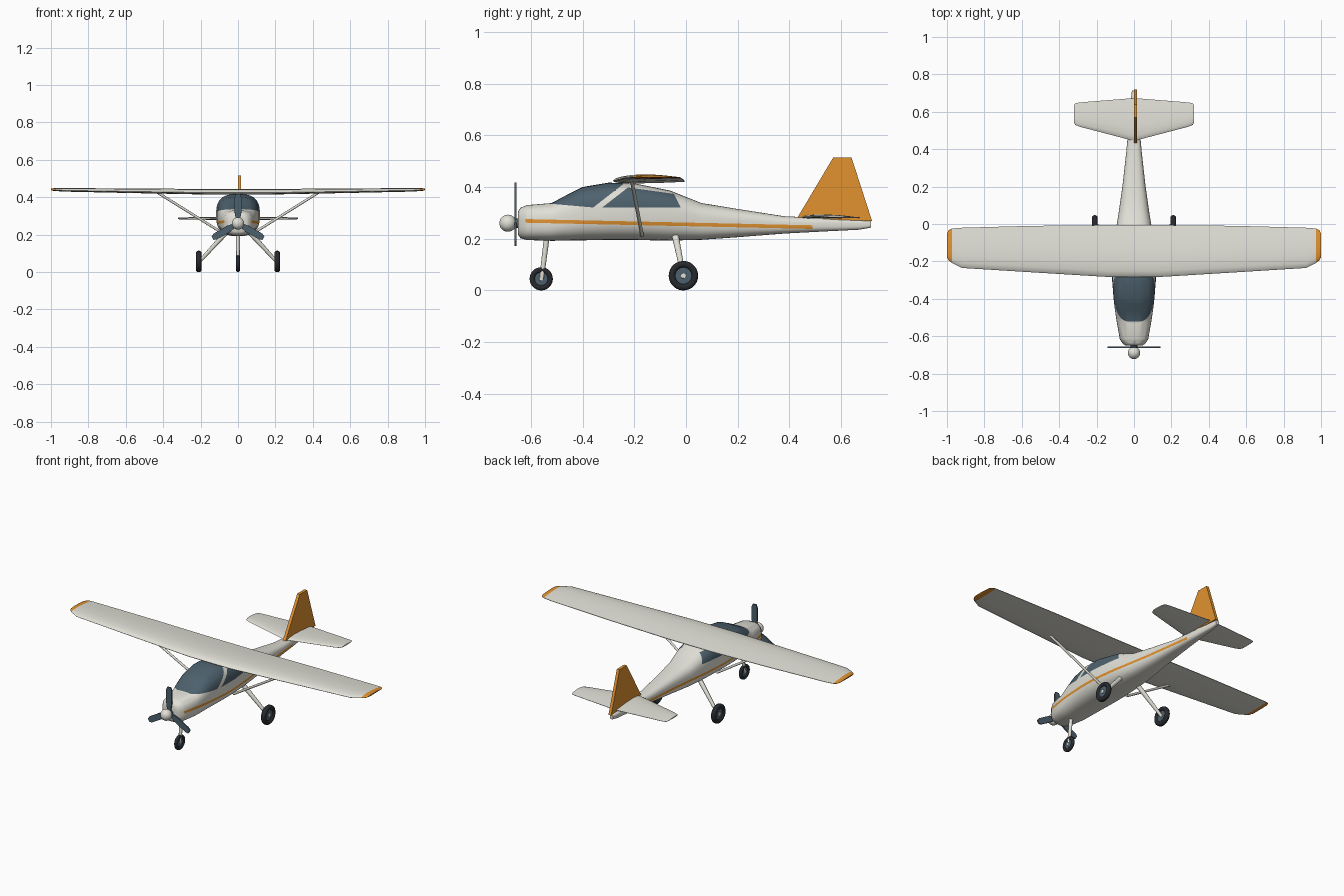
import bpy
import bmesh
from math import sin, cos, pi, radians, copysign
from mathutils import Vector, Matrix

cube = bpy.data.objects.get("Cube")
if cube:
    bpy.data.objects.remove(cube, do_unlink=True)


def material(name, rgb):
    m = bpy.data.materials.new(name)
    m.use_nodes = True
    m.diffuse_color = (*rgb, 1)
    m.node_tree.nodes["Principled BSDF"].inputs["Base Color"].default_value = (*rgb, 1)
    return m


WHITE = material("off white paint", (0.76, 0.75, 0.68))
ORANGE = material("orange paint", (0.76, 0.29, 0.03))
SLATE = material("slate blue", (0.075, 0.12, 0.155))
TYRE = material("black rubber", (0.02, 0.022, 0.027))


def finish(bm, name, mats, angle=40, rule=None):
    """Turn a bmesh into a shaded object; rule(centre) gives the material index."""
    bmesh.ops.recalc_face_normals(bm, faces=bm.faces)
    if rule:
        for f in bm.faces:
            f.material_index = rule(f.calc_center_median())
    mesh = bpy.data.meshes.new(name)
    bm.to_mesh(mesh)
    bm.free()
    ob = bpy.data.objects.new(name, mesh)
    bpy.context.collection.objects.link(ob)
    for m in mats:
        mesh.materials.append(m)
    bpy.ops.object.select_all(action='DESELECT')
    ob.select_set(True)
    bpy.context.view_layer.objects.active = ob
    bpy.ops.object.shade_smooth_by_angle(angle=radians(angle))
    return ob


def loft(rings):
    """Skin a row of equal rings and cap both ends."""
    bm = bmesh.new()
    rows = [[bm.verts.new(p) for p in ring] for ring in rings]
    for a, b in zip(rows, rows[1:]):
        for i in range(len(a)):
            j = (i + 1) % len(a)
            bm.faces.new((a[i], a[j], b[j], b[i]))
    bm.faces.new(rows[0])
    bm.faces.new(rows[-1])
    return bm


def rod(name, a, b, r1, r2, mat, sides=12):
    a, b = Vector(a), Vector(b)
    turn = (b - a).to_track_quat('Z', 'Y')
    ring = [Vector((cos(t * 2 * pi / sides), sin(t * 2 * pi / sides), 0)) for t in range(sides)]
    finish(loft([[p + turn @ (v * r) for v in ring] for p, r in ((a, r1), (b, r2))]), name, [mat])


def prism(outline, thick, place):
    """Extrude an outline symmetrically; place(u, v, w) maps it to space."""
    return loft([[place(u, v, w) for u, v in outline] for w in (-thick / 2, thick / 2)])


# Fuselage: stations of (y, bottom, top, half width)
STATIONS = [
    (-0.65, 0.215, 0.305, 0.045), (-0.64, 0.202, 0.32, 0.06), (-0.615, 0.195, 0.33, 0.076),
    (-0.52, 0.192, 0.338, 0.093), (-0.46, 0.193, 0.37, 0.102), (-0.4, 0.194, 0.4, 0.109),
    (-0.3, 0.195, 0.417, 0.117), (-0.2, 0.195, 0.414, 0.117), (-0.06, 0.193, 0.386, 0.102),
    (0.06, 0.196, 0.338, 0.082), (0.2, 0.206, 0.315, 0.062), (0.38, 0.22, 0.287, 0.042),
    (0.55, 0.229, 0.279, 0.026), (0.67, 0.235, 0.273, 0.016), (0.715, 0.243, 0.27, 0.011)]
SIDES = 48


def body_ring(y, low, high, w):
    ring = []
    for i in range(SIDES):
        c, s = cos(2 * pi * i / SIDES), sin(2 * pi * i / SIDES)
        ring.append((w * copysign(abs(c) ** 0.72, c), y,
                     (low + high) / 2 + (high - low) / 2 * copysign(abs(s) ** 0.72, s)))
    return ring


# Each edge line runs through two (y, z) points on the side profile
EDGES = {
    "stripe_low": ((-0.62, 0.262), (0.49, 0.238)), "stripe_high": ((-0.62, 0.276), (0.49, 0.252)),
    "stripe_front": ((-0.62, 0), (-0.62, 1)), "stripe_rear": ((0.49, 0), (0.49, 1)),
    "screen_low": ((-0.52, 0.335), (-0.35, 0.32)), "screen_rear": ((-0.36, 0.32), (-0.27, 0.39)),
    "side_low": ((-0.3, 0.32), (0, 0.32)), "side_high": ((-0.2, 0.395), (-0.05, 0.374)),
    "side_front": ((-0.325, 0.32), (-0.235, 0.39)), "side_rear": ((-0.02, 0.32), (-0.05, 0.38))}


def above(edge, p):
    """Positive on the left of the edge, seen with y to the right and z up."""
    (y0, z0), (y1, z1) = EDGES[edge]
    return (y1 - y0) * (p.z - z0) - (z1 - z0) * (p.y - y0) > 0


def body_colour(p):
    if above("stripe_low", p) and not above("stripe_high", p):
        if not above("stripe_front", p) and above("stripe_rear", p):
            return 1
    if above("screen_low", p) and p.y > -0.52:
        if above("screen_rear", p) or (p.z > 0.385 and p.y < -0.27):
            return 2
    if above("side_low", p) and not above("side_high", p):
        if not above("side_front", p) and not above("side_rear", p) is False:
            return 2
    return 0


bm = loft([body_ring(*s) for s in STATIONS])
for (y0, z0), (y1, z1) in EDGES.values():
    bmesh.ops.bisect_plane(bm, geom=bm.verts[:] + bm.edges[:] + bm.faces[:], dist=1e-5,
                           plane_co=(0, y0, z0), plane_no=(0, z0 - z1, y1 - y0))
for co, no in (((0, 0, 0.385), (0, 0, 1)), ((0, -0.27, 0), (0, 1, 0))):
    bmesh.ops.bisect_plane(bm, geom=bm.verts[:] + bm.edges[:] + bm.faces[:], dist=1e-5,
                           plane_co=co, plane_no=no)
finish(bm, "fuselage", [WHITE, ORANGE, SLATE], 50, body_colour)

# Wing and tailplane share one section: (chord fraction, height fraction)
SECTION = [(0, 0.35), (0.03, 0.62), (0.12, 0.88), (0.3, 1), (0.55, 0.88), (0.8, 0.6), (1, 0.32),
           (1, 0.2), (0.7, 0.08), (0.35, 0), (0.1, 0.05), (0.02, 0.18)]


def surface(name, half, mats, rule=None):
    """Loft stations of (x, leading y, trailing y, bottom z, thickness), mirrored across x."""
    full = [(-x, *rest) for x, *rest in reversed(half)] + half
    rings = [[(x, lead + c * (trail - lead), z + h * t) for c, h in SECTION]
             for x, lead, trail, z, t in full]
    finish(loft(rings), name, mats, 40, rule)


surface("wing", [(0.14, -0.283, -0.006, 0.414, 0.03), (0.55, -0.258, -0.01, 0.422, 0.025),
                 (0.92, -0.235, -0.02, 0.43, 0.019), (0.973, -0.208, -0.024, 0.433, 0.016),
                 (0.99, -0.195, -0.032, 0.435, 0.013), (1.0, -0.178, -0.05, 0.438, 0.008)],
        [WHITE, ORANGE], lambda p: int(abs(p.x) > 0.974))
surface("tailplane", [(0.015, 0.448, 0.672, 0.278, 0.016), (0.29, 0.52, 0.65, 0.281, 0.012),
                      (0.315, 0.53, 0.645, 0.282, 0.01), (0.322, 0.545, 0.63, 0.284, 0.007)],
        [WHITE])

# Tail fin
fin = [(0.43, 0.28), (0.57, 0.515), (0.64, 0.515), (0.72, 0.268)]
finish(prism(fin, 0.018, lambda u, v, w: (w + 0.008, u, v)), "tail_fin", [ORANGE])

# Propeller with three blades and a round spinner
HUB = Vector((0, -0.66, 0.26))
blade = [(-0.011, 0.015), (0.011, 0.015), (0.018, 0.06), (0.018, 0.14), (0.011, 0.157),
         (-0.011, 0.157), (-0.018, 0.14), (-0.018, 0.06)]
for k in range(3):
    spin = Matrix.Rotation(k * 2 * pi / 3, 3, 'Y')
    finish(prism(blade, 0.008, lambda u, v, w: HUB + spin @ Vector((u, w, v))),
           f"propeller_blade_{k + 1}", [SLATE])
bm = bmesh.new()
bmesh.ops.create_uvsphere(bm, u_segments=24, v_segments=14, radius=0.033,
                          matrix=Matrix.Translation((0, -0.689, 0.26)))
finish(bm, "spinner", [WHITE], 60)
rod("propeller_shaft", (0, -0.67, 0.26), (0, -0.645, 0.26), 0.018, 0.018, SLATE)


# Wheels: revolve a half profile of (radius, width) around x
def wheel(name, x, y, r, width):
    profile = [(0.17, 0.55), (0.18, 0.45), (0.56, 0.4), (0.62, 0.75), (0.74, 1), (0.88, 0.92),
               (0.97, 0.6), (1, 0.2)]
    full = [(a, -b) for a, b in profile] + [(a, b) for a, b in reversed(profile)]
    n = 28
    bm = loft([[(x + b * width / 2, y + a * r * cos(2 * pi * i / n), r + a * r * sin(2 * pi * i / n))
                for i in range(n)] for a, b in full])
    axis = Vector((y, r))

    def colour(p):
        d = (Vector((p.y, p.z)) - axis).length / r
        return 0 if d < 0.175 else 1 if d < 0.58 else 2

    finish(bm, name, [WHITE, SLATE, TYRE], 40, colour)


wheel("nose_wheel", 0, -0.56, 0.045, 0.02)
rod("nose_leg", (0, -0.558, 0.05), (0, -0.538, 0.21), 0.009, 0.011, WHITE)
for side, s in (("left", 1), ("right", -1)):
    wheel(f"{side}_main_wheel", s * 0.21, -0.01, 0.057, 0.03)
    rod(f"{side}_main_leg", (s * 0.205, -0.01, 0.057), (s * 0.06, -0.042, 0.215), 0.009, 0.014, WHITE)
    rod(f"{side}_wing_strut", (s * 0.43, -0.21, 0.425), (s * 0.09, -0.17, 0.213), 0.007, 0.007, WHITE)
